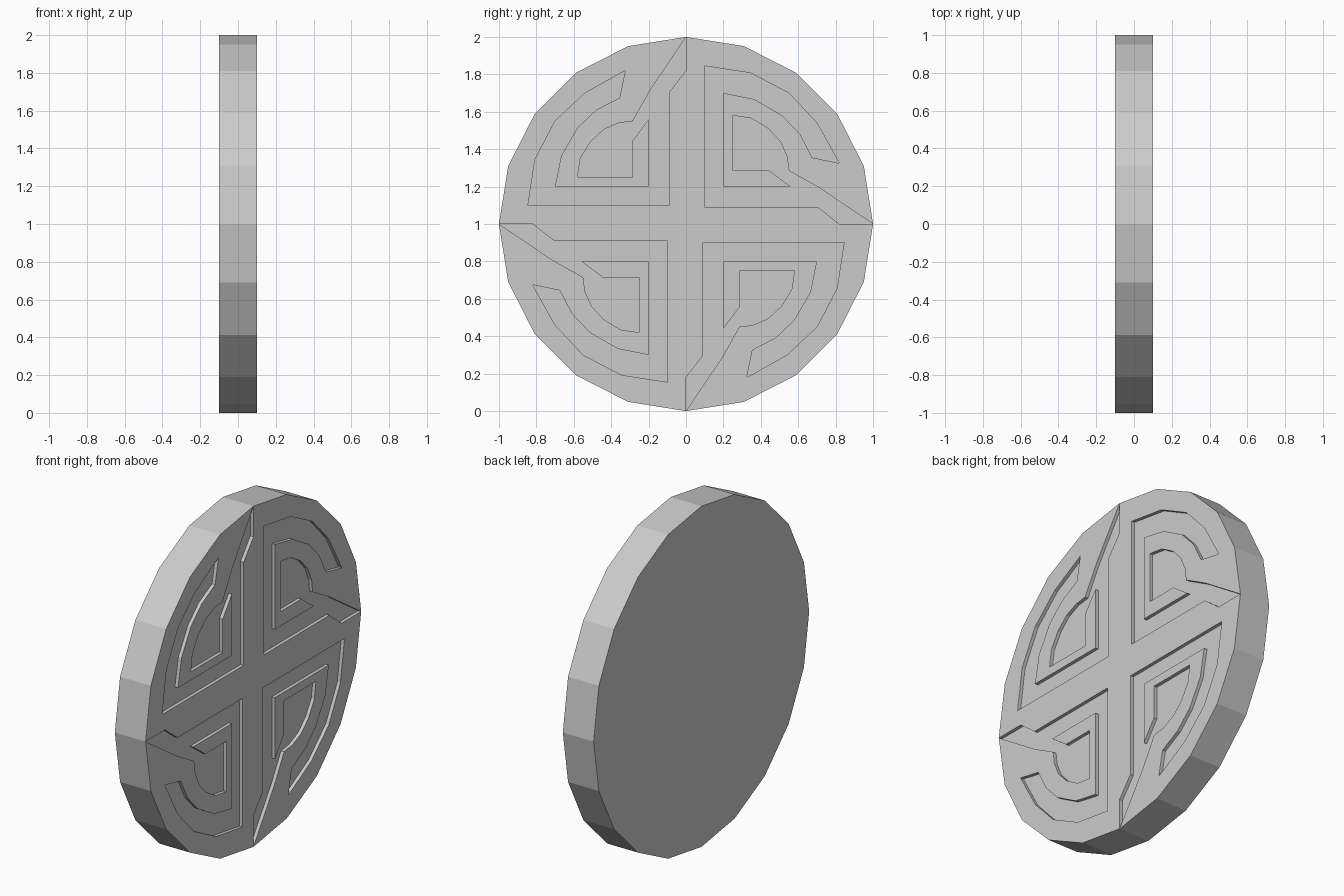
import bpy, bmesh
from math import cos, sin, pi

if "Cube" in bpy.data.objects:
    bpy.data.objects.remove(bpy.data.objects["Cube"])

R, BACK, TOP, FLOOR, SIDES = 1.0, -0.1, 0.1, 0.08, 20

# One carved channel (y, z from disc centre), starting next to the rim point (1, 0)
CHANNEL = [
    (.82, 0), (.705, .09), (.1, .09),
    (.1, .845), (.345, .807), (.55, .70), (.70, .54), (.82, .325),
    (.675, .355), (.61, .48), (.515, .58), (.365, .667), (.2, .70),
    (.2, .2), (.56, .2), (.445, .285), (.25, .285),
    (.25, .58), (.35, .565), (.44, .51), (.505, .44), (.54, .36), (.55, .285),
    (.71, .195)]


def turn(p, k):
    """Rotate a point by k quarter turns."""
    for _ in range(k):
        p = (-p[1], p[0])
    return p


bm = bmesh.new()


def vert(x, p):
    return bm.verts.new((x, p[0], p[1] + 1))


rim = [(R * cos(2 * pi * i / SIDES), R * sin(2 * pi * i / SIDES)) for i in range(SIDES)]
back = [vert(BACK, p) for p in rim]
front = [vert(TOP, p) for p in rim]

# Back face and rim
bm.faces.new(back[::-1])
for i in range(SIDES):
    j = (i + 1) % SIDES
    bm.faces.new((back[i], back[j], front[j], front[i]))

# Raised face outline: follows the rim and detours round each channel
outline = []
step = SIDES // 4
for k in range(4):
    tip = rim[k * step]
    upper = [front[k * step]] + [vert(TOP, turn(p, k)) for p in CHANNEL] + [vert(TOP, tip)]
    outline += upper + front[k * step + 1:(k + 1) * step]
    # Channel floor and walls
    lower = [vert(FLOOR, tip)] + [vert(FLOOR, turn(p, k)) for p in CHANNEL]
    bm.faces.new(lower[::-1])
    lower.append(lower[0])
    for a in range(len(upper) - 1):
        bm.faces.new((upper[a + 1], upper[a], lower[a], lower[a + 1]))
raised = bm.faces.new(outline)
bm.normal_update()

mesh = bpy.data.meshes.new("carved_disc")
bm.to_mesh(mesh)
bm.free()
disc = bpy.data.objects.new("carved_disc", mesh)
bpy.context.collection.objects.link(disc)
